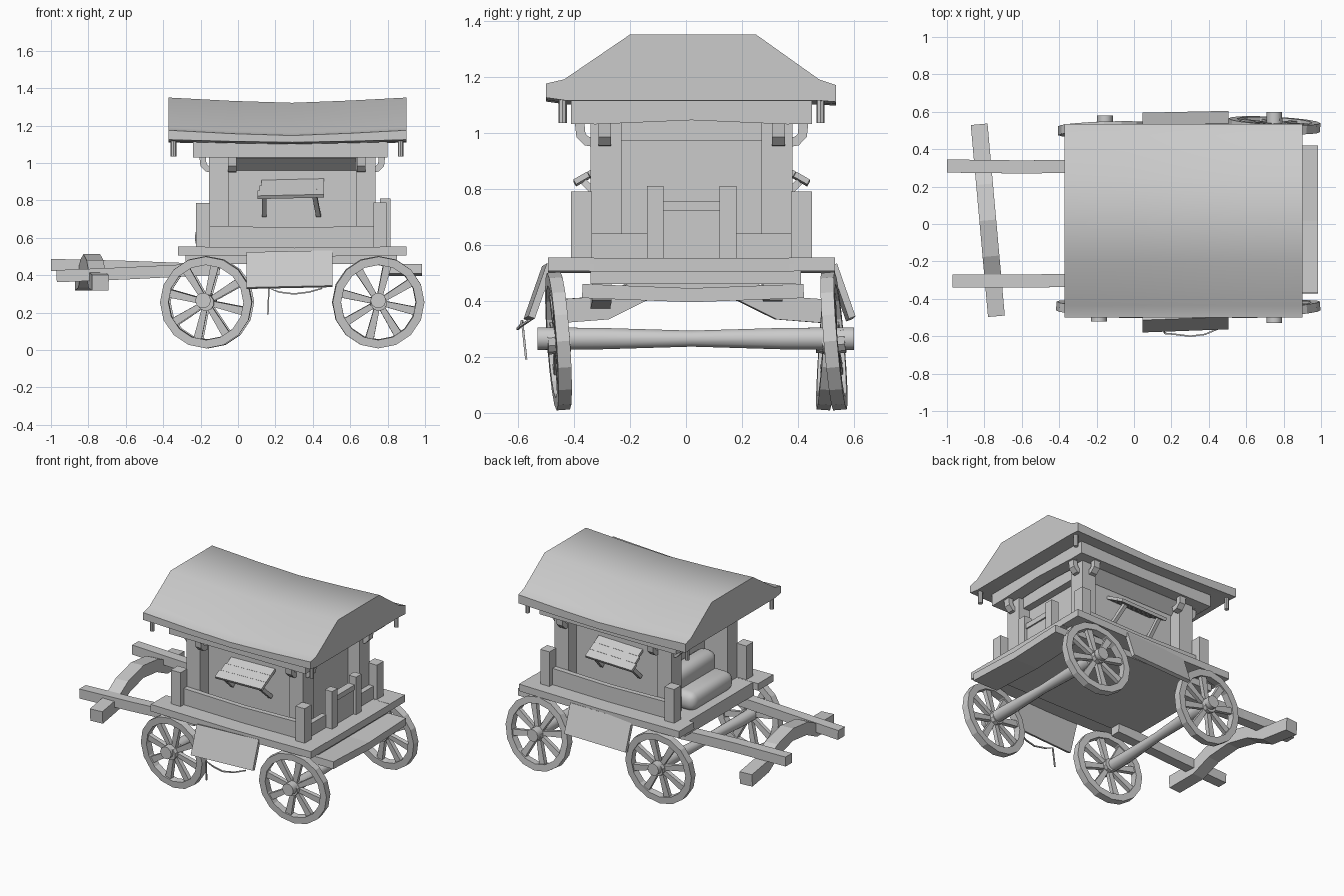
import bpy, bmesh, math
from mathutils import Vector, Matrix

cube = bpy.data.objects.get("Cube")
if cube:
    bpy.data.objects.remove(cube, do_unlink=True)

grey = bpy.data.materials.new("plain_grey")
grey.use_nodes = True
COLOUR = (0.6, 0.6, 0.6, 1)
grey.diffuse_color = COLOUR
grey.node_tree.nodes["Principled BSDF"].inputs["Base Color"].default_value = COLOUR
MID = 0.02    # centre line of the body in y


def finish(name, bm, smooth=None):
    bmesh.ops.recalc_face_normals(bm, faces=bm.faces)
    mesh = bpy.data.meshes.new(name)
    bm.to_mesh(mesh)
    bm.free()
    mesh.materials.append(grey)
    obj = bpy.data.objects.new(name, mesh)
    bpy.context.collection.objects.link(obj)
    if smooth:
        bpy.ops.object.select_all(action='DESELECT')
        obj.select_set(True)
        bpy.context.view_layer.objects.active = obj
        bpy.ops.object.shade_smooth_by_angle(angle=math.radians(smooth))
    return obj


def add_loft(bm, sections, closed=False):
    rings = [[bm.verts.new(p) for p in s] for s in sections]
    n = len(rings[0])
    for a, b in zip(rings, rings[1:] + rings[:1] if closed else rings[1:]):
        for i in range(n):
            bm.faces.new((a[i], a[(i + 1) % n], b[(i + 1) % n], b[i]))
    if not closed:
        bm.faces.new(rings[0])
        bm.faces.new(rings[-1])


def loft(name, sections, smooth=None):
    bm = bmesh.new()
    add_loft(bm, sections)
    return finish(name, bm, smooth)


def box(name, x, y, z):
    return loft(name, [[(a, y[0], z[0]), (a, y[1], z[0]), (a, y[1], z[1]), (a, y[0], z[1])] for a in x])


def sweep(name, points, side, w, h):
    """Rectangular bar along points; w is its size along the side vector."""
    pts, side, out = [Vector(p) for p in points], Vector(side).normalized(), []
    for i, p in enumerate(pts):
        t = (pts[min(i + 1, len(pts) - 1)] - pts[max(i - 1, 0)]).normalized()
        v = side.cross(t).normalized() * h / 2
        u = side * w / 2
        out.append([p - u - v, p + u - v, p + u + v, p - u + v])
    return loft(name, out)


def tube(name, rings, sides, smooth=None):
    """Round part along y from (x, y, z, radius) rings."""
    return loft(name, [[(x + r * math.cos(a), y, z + r * math.sin(a))
                        for a in (math.tau * i / sides for i in range(sides))]
                       for x, y, z, r in rings], smooth)


def span(s, inner, outer):
    return sorted((MID + s * inner, MID + s * outer))


# Roof with sloped sides and low eaves, dipping at the middle
profile = [(-0.5, 1.125), (-0.5, 1.175), (-0.435, 1.19), (-0.2, 1.35), (0.25, 1.35),
           (0.475, 1.19), (0.535, 1.17), (0.535, 1.11), (0.47, 1.115), (-0.43, 1.115)]
loft("roof", [[(x, y, z - dip * (1 if z > 1.15 else 0.5)) for y, z in profile]
              for x, dip in ((-0.372, 0), (-0.03, 0.018), (0.29, 0.028), (0.6, 0.016), (0.902, 0))], 42)

# Frame of beams under the roof
box("ceiling", (-0.2, 0.76), (-0.36, 0.4), (1.07, 1.11))
for s in (-1, 1):
    box("eave_beam", (-0.24, 0.8), span(s, 0.34, 0.43), (1.03, 1.115))
    sweep("sloped_lintel", [(-0.06, MID + s * 0.305, 1.005), (0.64, MID + s * 0.305, 1.005)],
          (0, s * 0.75, 0.66), 0.1, 0.03)
for x in (-0.195, 0.755):
    sweep("end_beam", [(x, -0.33, 1.072), (x, MID, 1.087), (x, 0.37, 1.072)], (1, 0, 0), 0.09, 0.085)
box("rear_lintel", (0.64, 0.7), (-0.25, 0.29), (0.97, 1.05))
box("front_lintel", (-0.12, -0.07), (-0.25, 0.29), (0.97, 1.05))

# Cabin walls
box("rear_wall", (0.625, 0.65), (-0.25, 0.29), (0.54, 1.08))
box("front_wall", (0.02, 0.05), (-0.25, 0.29), (0.54, 1.08))
for s in (-1, 1):
    box("side_wall", (-0.06, 0.64), span(s, 0.25, 0.27), (0.54, 1.08))
    sweep("lower_side_board", [(-0.16, MID + s * 0.378, 0.607), (0.3, MID + s * 0.378, 0.597),
                               (0.74, MID + s * 0.378, 0.607)], (0, 1, 0), 0.035, 0.115)
    for x in (-0.155, 0.63):
        box("corner_post", (x, x + 0.105), span(s, 0.25, 0.36), (0.54, 1.06))
    box("short_post", (-0.225, -0.15), span(s, 0.355, 0.43), (0.54, 0.785))
    box("short_post", (0.725, 0.795), span(s, 0.355, 0.43), (0.54, 0.79))
    # Small hooked brackets and roof pegs
    for x, post, d in ((-0.03, -0.145, -1), (0.66, 0.725, 1)):
        sweep("side_bracket", [(x, MID + s * r, z) for r, z in
                               ((0.4, 1.04), (0.395, 0.99), (0.375, 0.97), (0.34, 0.965))], (1, 0, 0), 0.045, 0.034)
        sweep("end_bracket", [(post + d * r, MID + s * 0.31, z) for r, z in
                              ((0.045, 1.04), (0.04, 0.99), (0.02, 0.97), (-0.01, 0.965))], (0, 1, 0), 0.045, 0.034)
    for x in (-0.345, 0.87):
        peg = tube("roof_peg", [(0, -0.05, 0, 0.015), (0, 0.05, 0, 0.015)], 8, 40)
        peg.rotation_euler.x = math.pi / 2
        peg.location = (x, MID + s * 0.46, 1.085)
    # Propped shutter
    for n in range(3):
        c, z = 0.393 - n * 0.05, 0.83 + n * 0.028
        sweep("shutter_board", [(0.105 + n * 0.01, MID + s * c, z), (0.46, MID + s * c, z + 0.008)],
              (0, -s * 0.87, 0.5), 0.056, 0.02)
    for x, lean in ((0.14, 0), (0.41, 0.02)):
        sweep("shutter_prop", [(x + lean, MID + s * 0.28, 0.72), (x, MID + s * 0.385, 0.825)], (1, 0, 0), 0.025, 0.025)

# Hanging side panels
for s, y0, y1 in ((-1, -0.535, -0.518), (1, 0.55, 0.56)):
    sweep("hanging_panel", [(0.045, y0, 0.425), (0.505, y1, 0.435)], (0, -s * 0.33, 0.94), 0.2, 0.025)

# Rear gate between two posts
for s in (-1, 1):
    box("gate_post", (0.76, 0.815), span(s, 0.1, 0.16), (0.52, 0.81))
    box("gate_rail", (0.735, 0.77), span(s, 0.16, 0.36), (0.55, 0.64))
box("gate_panel", (0.77, 0.795), (-0.08, 0.12), (0.52, 0.75))
box("gate_top_rail", (0.755, 0.805), (-0.08, 0.12), (0.72, 0.755))


def cushion(name, centre, size):
    bm = bmesh.new()
    bmesh.ops.create_cube(bm, size=1, matrix=Matrix.LocRotScale(Vector(centre), None, Vector(size)))
    bmesh.ops.bevel(bm, geom=bm.edges[:], offset=min(size) * 0.42, segments=4, profile=0.5, affect='EDGES')
    return finish(name, bm, 50)


# Padded bench at the open end
cushion("seat_cushion", (-0.105, MID, 0.6), (0.25, 0.46, 0.13))
cushion("seat_back", (-0.035, MID, 0.69), (0.14, 0.46, 0.18))

# Platform and floor
for s in (-1, 1):
    sweep("platform_side_plank", [(-0.32, MID + s * 0.43, 0.53), (0.3, MID + s * 0.43, 0.523),
                                  (0.9, MID + s * 0.43, 0.53)], (0, 1, 0), 0.165, 0.048)
box("platform_deck", (-0.28, 0.9), (-0.345, 0.385), (0.505, 0.552))
box("floor_underside", (-0.28, 0.85), (-0.34, 0.41), (0.46, 0.51))
sweep("rear_step", [(0.89, -0.37, 0.435), (0.89, MID, 0.42), (0.89, 0.42, 0.435)], (1, 0, 0), 0.19, 0.05)

# Shafts and arched crossbar
sweep("back_shaft", [(-1, 0.31, 0.455), (-0.6, 0.305, 0.445), (-0.2, 0.31, 0.43), (-0.1, 0.31, 0.435)],
      (0, 1, 0), 0.07, 0.065)
sweep("front_shaft", [(-0.97, -0.305, 0.395), (-0.6, -0.305, 0.41), (-0.2, -0.3, 0.43), (-0.1, -0.3, 0.435)],
      (0, 1, 0), 0.07, 0.065)
arch = ((0.53, 0.36), (0.33, 0.375), (0.2, 0.44), (0.02, 0.47), (-0.16, 0.44), (-0.29, 0.375), (-0.49, 0.36))
sweep("crossbar", [(-0.78 - 0.09 * y, y, z) for y, z in arch], (1, 0.09, 0), 0.09, 0.085)

# Cord looped below the front panel
cord = [(0.16, -0.57, 0.19), (0.165, -0.585, 0.33), (0.22, -0.59, 0.31), (0.3, -0.6, 0.3),
        (0.38, -0.59, 0.31), (0.45, -0.56, 0.33)]
sweep("cord", cord, (0, 1, 0), 0.008, 0.008)


def wheel(name, centre, tilt, toe, radius=0.246, sides=16, spokes=8):
    bm = bmesh.new()
    rim = []
    for i in range(sides):
        a = math.tau * i / sides
        rim.append([(r * math.cos(a), y, r * math.sin(a)) for r, y in
                    ((radius - 0.045, -0.024), (radius, -0.024), (radius, 0.024), (radius - 0.045, 0.024))])
    add_loft(bm, rim, closed=True)
    for i in range(spokes):
        turn = Matrix.Rotation(math.tau * (i + 0.3) / spokes, 4, 'Y')
        add_loft(bm, [[turn @ Vector(p) for p in ((-w, -0.014, r), (w, -0.014, r), (w, 0.014, r), (-w, 0.014, r))]
                      for r, w in ((0.02, 0.014), (radius - 0.04, 0.022))])
    bmesh.ops.create_cone(bm, cap_ends=True, segments=10, radius1=0.045, radius2=0.045, depth=0.08,
                          matrix=Matrix.Rotation(math.pi / 2, 4, 'X'))
    obj = finish(name, bm)
    obj.location = centre
    obj.rotation_euler = (math.radians(tilt), 0, math.radians(toe))


# Wheels and waisted axles
wheel("front_left_wheel", (0.75, -0.455, 0.256), 4, 4)
wheel("back_left_wheel", (0.75, 0.528, 0.256), 5, -3)
wheel("front_right_wheel", (-0.17, -0.455, 0.256), 4, -4)
wheel("back_right_wheel", (-0.16, 0.507, 0.256), -4, 2)
for x0, x1, y0, y1 in ((0.75, 0.75, -0.53, 0.6), (-0.187, -0.155, -0.52, 0.58)):
    tube("axle", [(x0, y0, 0.265, 0.042), (x0, -0.3, 0.265, 0.04), ((x0 + x1) / 2, MID, 0.265, 0.03),
                  (x1, 0.34, 0.265, 0.04), (x1, y1, 0.265, 0.042)], 10, 40)
